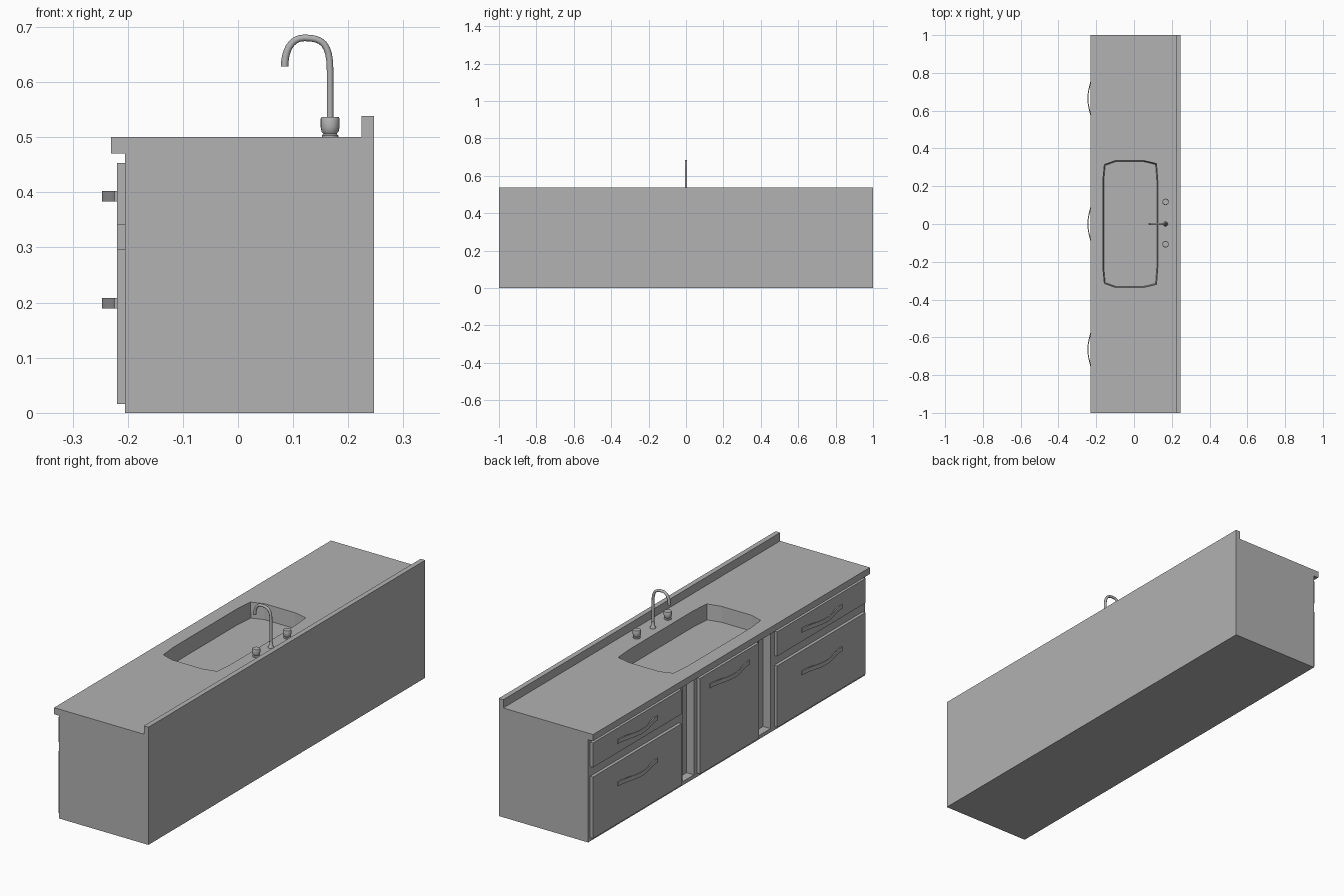
import bpy, bmesh, math

if "Cube" in bpy.data.objects:
    bpy.data.objects.remove(bpy.data.objects["Cube"])

# Shared dark grey finish
grey = bpy.data.materials.new("dark_grey")
grey.diffuse_color = (.445, .445, .445, 1)
grey.use_nodes = True
grey.node_tree.nodes["Principled BSDF"].inputs["Base Color"].default_value = grey.diffuse_color


def add_object(name, bm):
    bmesh.ops.recalc_face_normals(bm, faces=bm.faces)
    mesh = bpy.data.meshes.new(name)
    bm.to_mesh(mesh)
    bm.free()
    mesh.materials.append(grey)
    obj = bpy.data.objects.new(name, mesh)
    bpy.context.collection.objects.link(obj)
    return obj


def loft(name, rings):
    """Closed solid through a list of point rings."""
    bm = bmesh.new()
    rows = [[bm.verts.new(p) for p in ring] for ring in rings]
    n = len(rows[0])
    for a, b in zip(rows, rows[1:]):
        for i in range(n):
            j = (i + 1) % n
            bm.faces.new((a[i], a[j], b[j], b[i]))
    bm.faces.new(rows[0])
    bm.faces.new(rows[-1])
    return add_object(name, bm)


def box(name, x0, x1, y0, y1, z0, z1):
    return loft(name, [[(x0, y0, z), (x1, y0, z), (x1, y1, z), (x0, y1, z)]
                       for z in (z0, z1)])


def activate(obj):
    bpy.ops.object.select_all(action='DESELECT')
    obj.select_set(True)
    bpy.context.view_layer.objects.active = obj


def smooth(obj):
    activate(obj)
    bpy.ops.object.shade_smooth_by_angle(angle=math.radians(40))


def cut(target, cutter):
    mod = target.modifiers.new("cut", 'BOOLEAN')
    mod.operation = 'DIFFERENCE'
    mod.solver = 'EXACT'
    mod.object = cutter
    cutter.hide_render = True
    activate(target)
    bpy.ops.object.modifier_apply(modifier=mod.name)
    bpy.data.objects.remove(cutter)


def turned(name, x, y, profile, sides=20):
    """Round part from (radius, z) pairs."""
    obj = loft(name, [[(x + r * math.cos(2 * math.pi * i / sides),
                        y + r * math.sin(2 * math.pi * i / sides), z)
                       for i in range(sides)] for r, z in profile])
    smooth(obj)
    return obj


# Cabinet body with counter overhang and backsplash, one profile along y
profile = [(-.205, 0), (.247, 0), (.247, .538), (.224, .538),
           (.224, .5), (-.23, .5), (-.23, .47), (-.205, .47)]
cabinet = loft("cabinet", [[(x, y, z) for x, z in profile] for y in (-1, 1)])

# Sink basin with bowed corners and slightly tapered walls
half = [(-.165, 0.23), (-.157, .315), (-.10, .335), (.055, .335), (.119, .32), (.126, .23)]
outline = half + [(x, -y) for x, y in reversed(half)]
cx = -.02
rings = []
for z, inset in ((.43, .005), (.5, 0), (.52, -.0014)):
    rings.append([(cx + (x - cx) * (1 - inset / .145), y * (1 - inset / .335), z)
                  for x, y in outline])
cut(cabinet, loft("basin_cutter", rings))

# Open recesses either side of the centre door
for s in (-1, 1):
    a, b = sorted((s * .235, s * .318))
    cut(cabinet, box("recess_cutter", -.25, -.168, a, b, .017, .453))


# Bowed strip handle with flat ends fixed to a panel front
def handle(name, y, z):
    steps, w, h = 16, .145, .0095
    rings = []
    for i in range(steps + 1):
        t = -1 + 2 * i / steps
        outer = -.2235 - .0235 * (.5 + .5 * math.cos(math.pi * t))
        inner = min(outer + .005, -.2195)
        rings.append([(outer, y + t * w, z - h), (inner, y + t * w, z - h),
                      (inner, y + t * w, z + h), (outer, y + t * w, z + h)])
    smooth(loft(name, rings))


# Drawer fronts, centre door and their handles
for side, s in (("left", 1), ("right", -1)):
    a, b = sorted((s * .345, s * .985))
    for level, z0, z1, hz in (("upper", .341, .453, .3925), ("lower", .016, .297, .1985)):
        box(f"{side}_{level}_drawer", -.2195, -.205, a, b, z0, z1)
        handle(f"{side}_{level}_handle", s * .665, hz)
box("centre_door", -.2195, -.205, -.213, .213, .016, .453)
handle("centre_door_handle", 0, .3925)

# Tap knobs and spout base
knob = [(.015, .5), (.015, .503), (.012, .506), (.0155, .51), (.017, .518),
        (.017, .534), (.0155, .5365)]
turned("left_tap_knob", .167, .117, knob)
turned("right_tap_knob", .167, -.107, knob)
turned("spout_base", .167, 0, [(.0125, .5), (.0125, .504), (.0095, .508), (.007, .53)], 14)

# Gooseneck spout: swept tube along a smooth curve
curve = bpy.data.curves.new("spout", 'CURVE')
curve.dimensions = '3D'
curve.bevel_depth = .006
curve.bevel_resolution = 3
curve.resolution_u = 8
curve.use_fill_caps = True
spline = curve.splines.new('BEZIER')
nodes = [((.167, .52), (.167, .51), (.167, .54), 1),
         ((.167, .62), (.167, .59), (.167, .67), 1),
         ((.120, .68), (.153, .68), (.094, .68), 1),
         ((.0845, .628), (.0845, .653), (.0845, .62), 1.15)]
spline.bezier_points.add(len(nodes) - 1)
for p, (co, left, right, radius) in zip(spline.bezier_points, nodes):
    p.handle_left_type = p.handle_right_type = 'FREE'
    p.co = (co[0], 0, co[1])
    p.handle_left = (left[0], 0, left[1])
    p.handle_right = (right[0], 0, right[1])
    p.radius = radius
curve.materials.append(grey)
spout = bpy.data.objects.new("spout", curve)
bpy.context.collection.objects.link(spout)
activate(spout)
bpy.ops.object.convert(target='MESH')
smooth(bpy.context.view_layer.objects.active)
